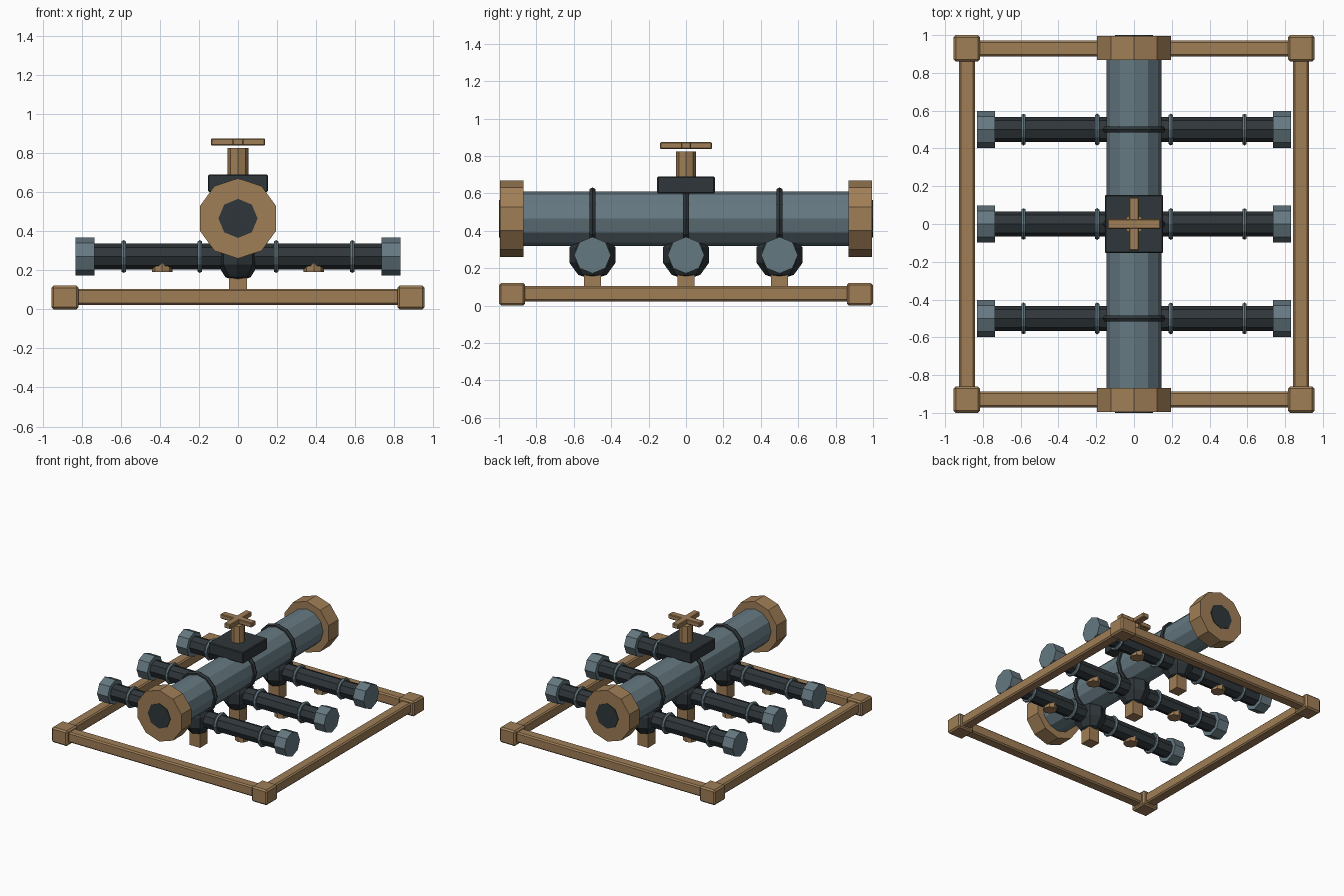
import bpy
from math import pi

if "Cube" in bpy.data.objects:
    bpy.data.objects.remove(bpy.data.objects["Cube"])


def material(name, rgb):
    m = bpy.data.materials.new(name)
    m.diffuse_color = (*rgb, 1)
    m.use_nodes = True
    m.node_tree.nodes["Principled BSDF"].inputs["Base Color"].default_value = m.diffuse_color
    return m


BRASS = material("brass", (0.35, 0.21, 0.095))
SLATE = material("slate", (0.13, 0.19, 0.22))
DARK = material("dark_iron", (0.028, 0.037, 0.042))
AXIS = {"x": (0, pi / 2, 0), "y": (pi / 2, 0, 0), "z": (0, 0, 0)}


def finish(name, mat):
    ob = bpy.context.object
    ob.name = name
    ob.data.materials.append(mat)
    return ob


def box(name, loc, size, mat, bevel=0.0):
    bpy.ops.mesh.primitive_cube_add(size=1, location=loc)
    ob = finish(name, mat)
    ob.scale = size
    bpy.ops.object.transform_apply(location=False, rotation=False, scale=True)
    if bevel:
        mod = ob.modifiers.new("bevel", "BEVEL")
        mod.width = bevel
        mod.segments = 1
    return ob


def tube(name, loc, radius, length, axis, sides, mat):
    bpy.ops.mesh.primitive_cylinder_add(vertices=sides, radius=radius, depth=length,
                                        location=loc, rotation=AXIS[axis])
    return finish(name, mat)


def ring(name, loc, radius, thick, axis, mat, sides=12):
    bpy.ops.mesh.primitive_torus_add(major_radius=radius, minor_radius=thick, major_segments=sides,
                                     minor_segments=6, location=loc, rotation=AXIS[axis])
    return finish(name, mat)


# base frame: rails and corner blocks
for s in (-1, 1):
    box("end_rail", (0, s * 0.93, 0.064), (1.7, 0.084, 0.082), BRASS, 0.01)
    box("side_rail", (s * 0.885, 0, 0.064), (0.084, 1.8, 0.082), BRASS, 0.01)
    for t in (-1, 1):
        box("corner_block", (s * 0.885, t * 0.93, 0.061), (0.14, 0.14, 0.122), BRASS, 0.012)

# main pipe with end flanges and dark openings
PIPE_Z = 0.465
tube("main_pipe", (0, 0, PIPE_Z), 0.146, 1.8, "y", 12, SLATE)
for s in (-1, 1):
    tube("end_flange", (0, s * 0.932, PIPE_Z), 0.205, 0.126, "y", 10, BRASS)
    tube("flange_opening", (0, s * 0.96, PIPE_Z), 0.1, 0.08, "y", 8, DARK)

# three cross branches with hub, strap, leg, rings, pads and caps
BR_Z = 0.27
for y in (-0.5, 0, 0.5):
    tube("branch_pipe", (0, y, BR_Z), 0.066, 1.5, "x", 8, DARK)
    bpy.ops.mesh.primitive_uv_sphere_add(segments=8, ring_count=5, radius=0.13, location=(0, y, BR_Z))
    finish("branch_hub", DARK).scale = (0.85, 1, 1)
    ring("pipe_strap", (0, y, PIPE_Z), 0.149, 0.018, "y", DARK)
    box("support_leg", (0, y, 0.125), (0.093, 0.093, 0.15), BRASS)
    for s in (-1, 1):
        tube("branch_cap", (s * 0.783, y, BR_Z), 0.098, 0.095, "x", 8, SLATE)
        tube("branch_pad", (s * 0.388, y, 0.215), 0.052, 0.05, "z", 8, BRASS)
        for x in (0.195, 0.585):
            ring("branch_ring", (s * x, y, BR_Z), 0.071, 0.013, "x", SLATE)

# valve housing, stem and cross handle
box("valve_housing", (0, 0, 0.645), (0.308, 0.308, 0.09), DARK, 0.006)
tube("valve_stem", (0, 0, 0.745), 0.053, 0.16, "z", 8, BRASS)
box("handle_bar_x", (0, 0, 0.856), (0.278, 0.055, 0.037), BRASS, 0.005)
box("handle_bar_y", (0, 0, 0.856), (0.055, 0.278, 0.037), BRASS, 0.005)
